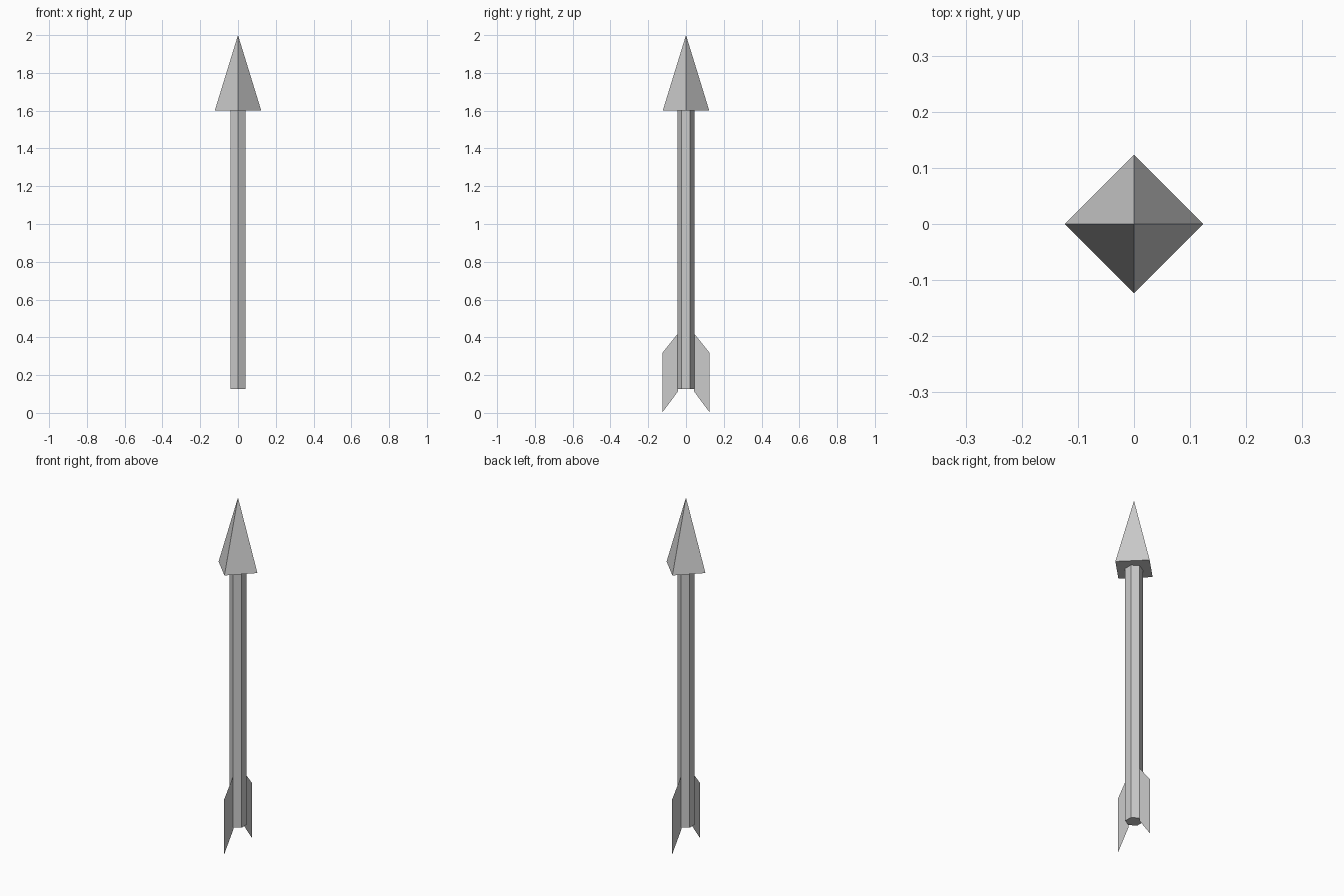
import bpy
import math

if "Cube" in bpy.data.objects:
    bpy.data.objects.remove(bpy.data.objects["Cube"])


def add_cone(name, sides, r_bottom, r_top, z_bottom, z_top):
    bpy.ops.mesh.primitive_cone_add(
        vertices=sides, radius1=r_bottom, radius2=r_top,
        depth=z_top - z_bottom, location=(0, 0, (z_bottom + z_top) / 2))
    obj = bpy.context.object
    obj.name = name
    return obj


# Hexagonal shaft, corners pointing front and back
add_cone("shaft", 6, 0.045, 0.045, 0.127, 1.6)

# Four-sided pyramid head, corners on the axes
add_cone("arrow_head", 4, 0.123, 0, 1.6, 2.0)

# Paper-thin tail fins, one on each side of the shaft
profile = [(0.043, 0.113), (0.125, 0.003), (0.125, 0.318), (0.043, 0.42)]
for name, side in (("front_fin", -1), ("back_fin", 1)):
    mesh = bpy.data.meshes.new(name)
    mesh.from_pydata([(0, side * y, z) for y, z in profile], [], [(0, 1, 2, 3)])
    bpy.context.collection.objects.link(bpy.data.objects.new(name, mesh))
